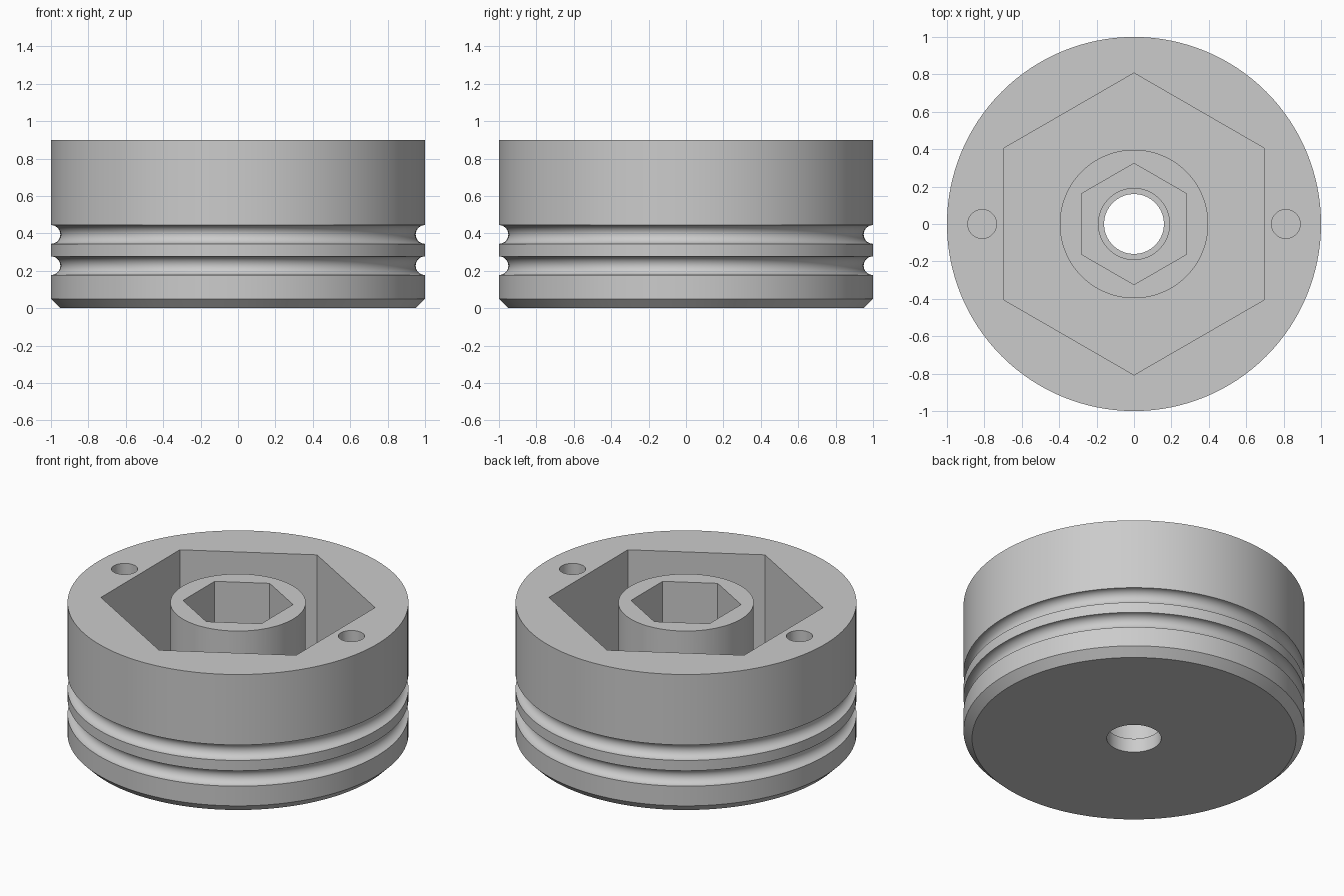
import bpy
import bmesh
from math import sin, cos, pi, radians

if "Cube" in bpy.data.objects:
    bpy.data.objects.remove(bpy.data.objects["Cube"], do_unlink=True)

HEIGHT = 0.9
POCKET_FLOOR = 0.2
SOCKET_FLOOR = 0.45
PIN_FLOOR = 0.55

# Single grey material
grey = bpy.data.materials.new("plain grey")
grey.use_nodes = True
colour = (0.6, 0.6, 0.6, 1)
grey.diffuse_color = colour
grey.node_tree.nodes["Principled BSDF"].inputs["Base Color"].default_value = colour


def groove(z, radius=0.05, steps=16):
    """Half-round groove cut into the outer wall, listed upwards."""
    return [(1 - radius * cos(a), z + radius * sin(a))
            for a in (-pi / 2 + pi * i / steps for i in range(steps + 1))]


def lathe(name, profile, steps=128):
    """Revolve a closed (radius, z) profile about the z axis."""
    bm = bmesh.new()
    verts = [bm.verts.new((r, 0, z)) for r, z in profile]
    edges = [bm.edges.new((v, verts[(i + 1) % len(verts)]))
             for i, v in enumerate(verts)]
    bmesh.ops.spin(bm, geom=verts + edges, cent=(0, 0, 0), axis=(0, 0, 1),
                   angle=2 * pi, steps=steps, use_merge=True)
    bmesh.ops.remove_doubles(bm, verts=bm.verts, dist=1e-5)
    bmesh.ops.recalc_face_normals(bm, faces=bm.faces)
    mesh = bpy.data.meshes.new(name)
    bm.to_mesh(mesh)
    bm.free()
    obj = bpy.data.objects.new(name, mesh)
    bpy.context.collection.objects.link(obj)
    return obj


def prism(name, sides, radius, bottom, top=HEIGHT + 0.1, x=0):
    """Upright prism used as a cutter."""
    bpy.ops.mesh.primitive_cylinder_add(
        vertices=sides, radius=radius, depth=top - bottom,
        location=(x, 0, (top + bottom) / 2))
    obj = bpy.context.object
    obj.name = name
    obj.hide_render = True
    return obj


def cut(target, cutter):
    """Subtract the cutter from the target, then discard it."""
    mod = target.modifiers.new("cut", 'BOOLEAN')
    mod.operation = 'DIFFERENCE'
    mod.solver = 'EXACT'
    mod.object = cutter
    bpy.context.view_layer.update()
    with bpy.context.temp_override(object=target, active_object=target):
        bpy.ops.object.modifier_apply(modifier=mod.name)
    bpy.data.objects.remove(cutter, do_unlink=True)


# Round body: chamfered base, two ring grooves and a stepped centre bore
body = lathe("piston_body", [
    (0.16, 0), (0.95, 0), (1, 0.05),
    *groove(0.227), *groove(0.394),
    (1, HEIGHT), (0.19, HEIGHT), (0.19, 0.09), (0.16, 0.09)])

# Large hexagonal pocket, leaving the round centre boss standing
pocket = prism("pocket_cutter", 6, 0.807, POCKET_FLOOR)
cut(pocket, prism("boss_core", 96, 0.397, POCKET_FLOOR - 0.1, HEIGHT + 0.2))
cut(body, pocket)

# Hexagonal socket inside the boss
cut(body, prism("socket_cutter", 6, 0.324, SOCKET_FLOOR))

# Pair of blind pin holes in the rim
for side in (-1, 1):
    cut(body, prism("pin_hole_cutter", 40, 0.077, PIN_FLOOR, x=side * 0.812))

# Finish
body.data.materials.clear()
body.data.materials.append(grey)
for face in body.data.polygons:
    face.material_index = 0
bpy.ops.object.select_all(action='DESELECT')
body.select_set(True)
bpy.context.view_layer.objects.active = body
bpy.ops.object.shade_smooth_by_angle(angle=radians(25))
